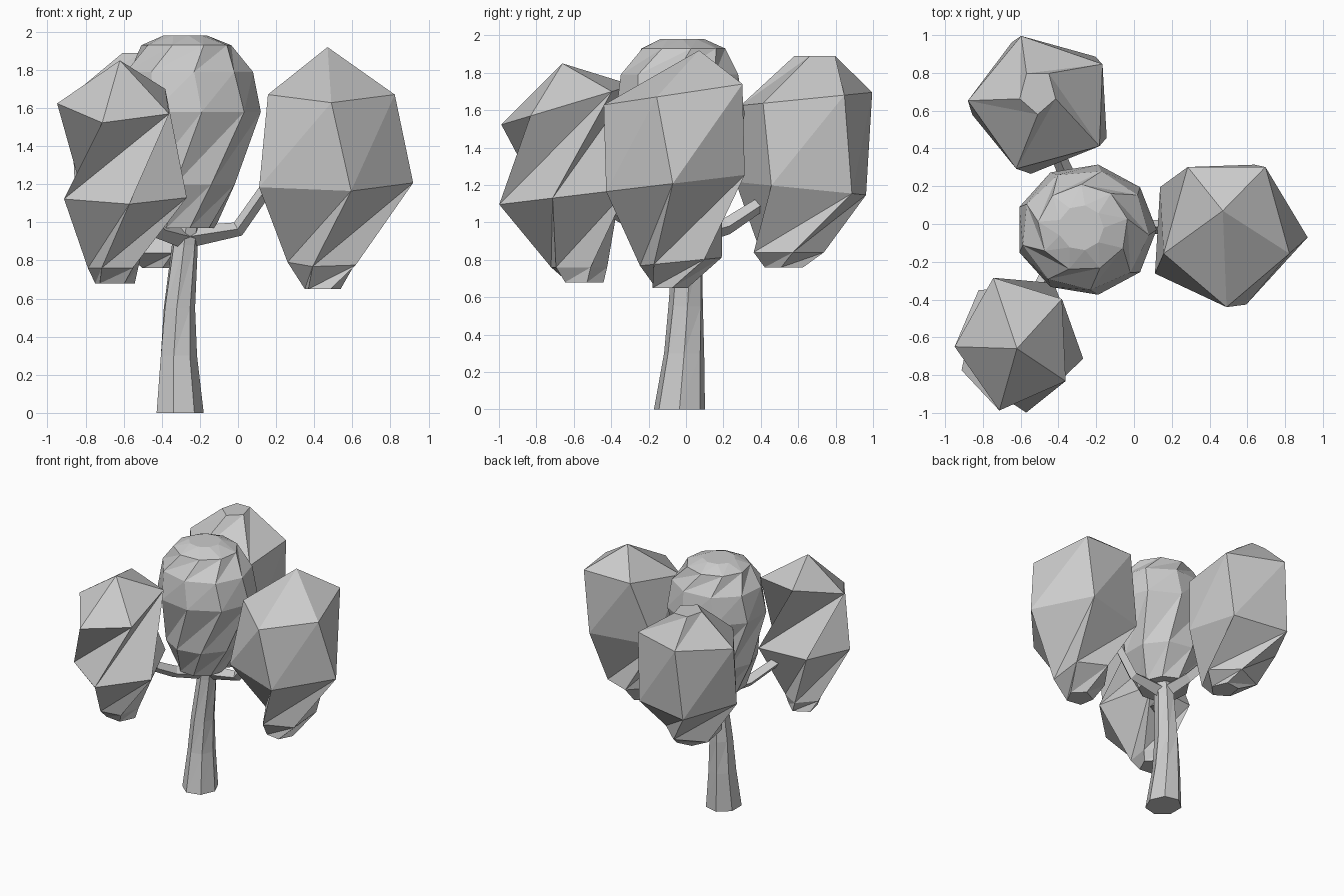
import bpy, bmesh, math

if "Cube" in bpy.data.objects:
    bpy.data.objects.remove(bpy.data.objects["Cube"])


def lathe_rings(name, n, rings):
    """Faceted body from stacked n-sided rings: (z, cx, cy, rx, ry, phase, tilt in y)."""
    bm = bmesh.new()
    loops = []
    for z, cx, cy, rx, ry, phase, tilt in rings:
        loop = []
        for i in range(n):
            a = math.radians(phase) + math.tau * i / n
            dy = ry * math.sin(a)
            loop.append(bm.verts.new((cx + rx * math.cos(a), cy + dy, z + tilt * dy)))
        loops.append(loop)
    for up, low in zip(loops, loops[1:]):
        for i in range(n):
            j = (i + 1) % n
            bm.faces.new((up[i], up[j], low[i]))
            bm.faces.new((up[j], low[j], low[i]))
    bm.faces.new(loops[0])
    bm.faces.new(loops[-1])
    bmesh.ops.remove_doubles(bm, verts=bm.verts, dist=0.001)
    bmesh.ops.recalc_face_normals(bm, faces=bm.faces)
    me = bpy.data.meshes.new(name)
    bm.to_mesh(me)
    bm.free()
    ob = bpy.data.objects.new(name, me)
    bpy.context.collection.objects.link(ob)
    return ob


def branch(name, pts):
    """Tapered square limb along points (x, y, z, radius)."""
    cu = bpy.data.curves.new(name, 'CURVE')
    cu.dimensions = '3D'
    cu.bevel_depth = 1.0
    cu.bevel_resolution = 0
    cu.use_fill_caps = True
    sp = cu.splines.new('POLY')
    sp.points.add(len(pts) - 1)
    for p, (x, y, z, r) in zip(sp.points, pts):
        p.co = (x, y, z, 1)
        p.radius = r
    ob = bpy.data.objects.new(name, cu)
    bpy.context.collection.objects.link(ob)
    bpy.ops.object.select_all(action='DESELECT')
    ob.select_set(True)
    bpy.context.view_layer.objects.active = ob
    bpy.ops.object.convert(target='MESH')
    for f in bpy.context.object.data.polygons:
        f.use_smooth = False


# Trunk, slightly bent
lathe_rings("trunk", 7, [
    (0.97, -0.27, 0.01, 0.07, 0.08, 10, 0),
    (0.88, -0.28, 0.01, 0.07, 0.08, 10, 0),
    (0.55, -0.31, 0.00, 0.085, 0.095, 5, 0),
    (0.30, -0.315, -0.01, 0.10, 0.11, 0, 0),
    (0.00, -0.31, -0.035, 0.13, 0.14, 0, 0),
])

# Limbs reaching into the leaf clumps
branch("right_branch", [(-0.29, 0, 0.92, 0.06), (0.0, -0.01, 0.965, 0.04),
                        (0.20, -0.02, 1.25, 0.035), (0.35, -0.02, 1.35, 0.03)])
branch("front_left_branch", [(-0.28, 0, 0.92, 0.06), (-0.42, -0.20, 0.96, 0.045),
                             (-0.58, -0.50, 1.12, 0.035)])
branch("back_left_branch", [(-0.28, 0, 0.92, 0.06), (-0.34, 0.22, 0.98, 0.045),
                            (-0.45, 0.48, 1.15, 0.035)])
branch("middle_branch", [(-0.27, 0, 0.90, 0.06), (-0.28, 0, 1.15, 0.05)])

# Leaf clumps
lathe_rings("middle_leaves", 9, [
    (1.98, -0.28, -0.02, 0.12, 0.12, 0, 0),
    (1.93, -0.27, -0.02, 0.24, 0.23, 12, 0),
    (1.79, -0.26, -0.03, 0.34, 0.32, -5, 0),
    (1.58, -0.255, -0.03, 0.375, 0.35, 0, 0),
    (1.20, -0.28, -0.02, 0.28, 0.29, -20, 0),
    (0.97, -0.30, -0.02, 0.18, 0.19, -35, 0),
])
lathe_rings("right_leaves", 5, [
    (1.92, 0.47, 0.07, 0, 0, 0, 0),
    (1.69, 0.49, -0.03, 0.35, 0.41, -90, 0.15),
    (1.21, 0.48, -0.05, 0.44, 0.39, -75, 0.12),
    (0.79, 0.46, -0.03, 0.20, 0.23, -110, 0.1),
    (0.65, 0.44, -0.09, 0.10, 0.10, -135, 0),
])
lathe_rings("front_left_leaves", 5, [
    (1.85, -0.62, -0.66, 0, 0, 0, 0),
    (1.63, -0.63, -0.63, 0.32, 0.37, -105, 0.3),
    (1.14, -0.60, -0.63, 0.34, 0.37, -157, 0.12),
    (0.76, -0.65, -0.58, 0.14, 0.16, -190, 0),
    (0.68, -0.65, -0.55, 0.11, 0.11, -205, 0),
])
lathe_rings("back_left_leaves", 5, [
    (1.89, -0.51, 0.70, 0.10, 0.12, -90, 0),
    (1.66, -0.49, 0.64, 0.39, 0.37, -110, 0.1),
    (1.18, -0.48, 0.63, 0.38, 0.37, -100, -0.1),
    (0.84, -0.44, 0.54, 0.22, 0.20, -135, 0),
    (0.76, -0.41, 0.53, 0.10, 0.11, -155, 0),
])
